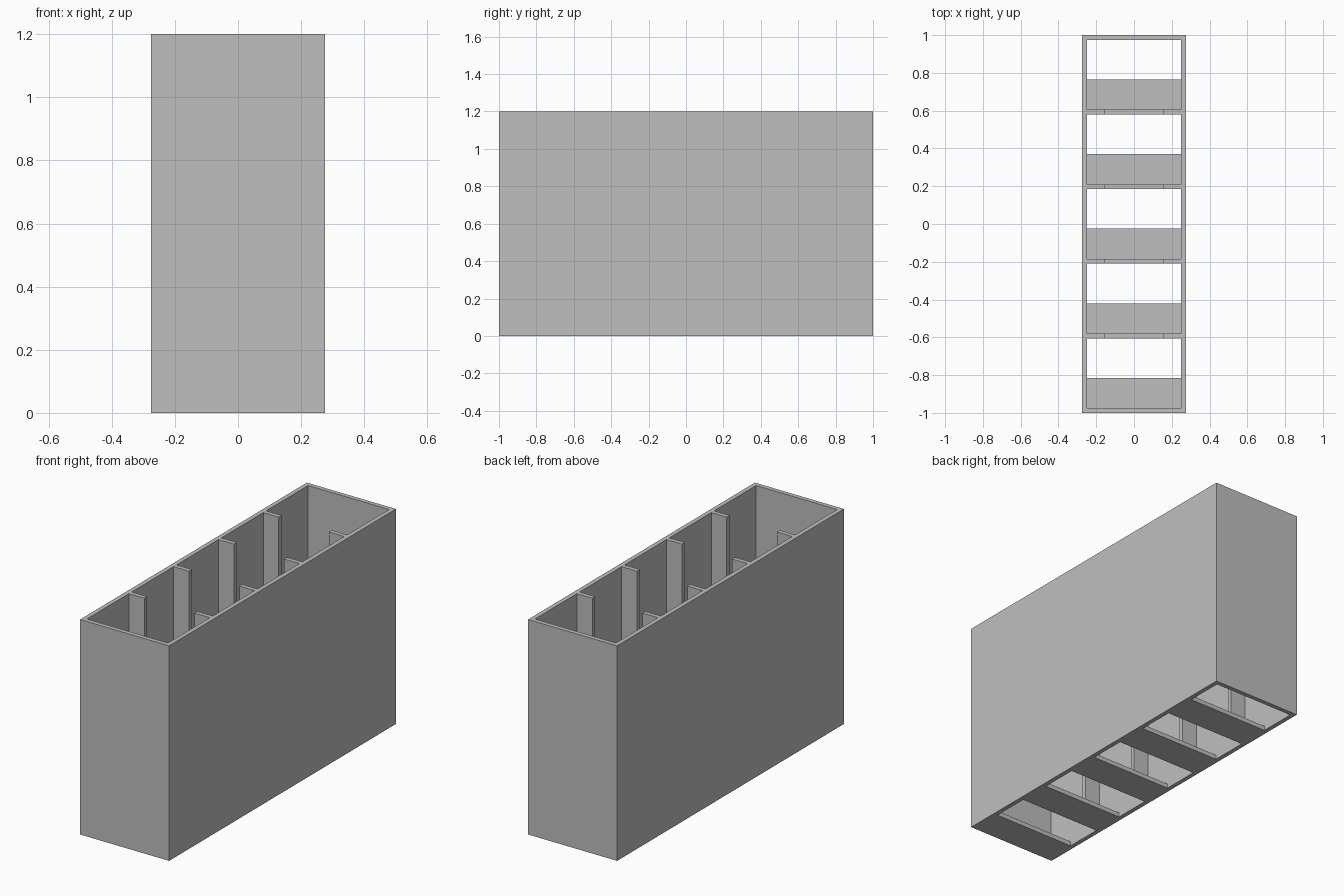
import bpy
import bmesh

WIDTH, DEPTH, HEIGHT = 0.55, 2.0, 1.2
WALL = 0.025          # wall, divider and floor thickness
BAYS = 5
INNER = WIDTH / 2 - WALL
PITCH = (DEPTH - WALL) / BAYS
SHELF = 0.16          # floor depth of each bay behind its divider
RIB = 0.095           # how far each divider reaches in from the side
SILL = 0.1            # height of the divider's lower bar

cube = bpy.data.objects.get("Cube")
if cube:
    bpy.data.objects.remove(cube, do_unlink=True)

grey = bpy.data.materials.new("plain grey")
grey.use_nodes = True
grey.diffuse_color = (0.52, 0.52, 0.52, 1)
grey.node_tree.nodes["Principled BSDF"].inputs["Base Color"].default_value = grey.diffuse_color


def make_object(name, bm):
    bmesh.ops.recalc_face_normals(bm, faces=bm.faces)
    mesh = bpy.data.meshes.new(name)
    bm.to_mesh(mesh)
    bm.free()
    mesh.materials.append(grey)
    obj = bpy.data.objects.new(name, mesh)
    bpy.context.collection.objects.link(obj)
    return obj


def extrude_profile(name, points, y, depth):
    """Extrude an x-z outline along +y."""
    bm = bmesh.new()
    face = bm.faces.new([bm.verts.new((x, y, z)) for x, z in points])
    out = bmesh.ops.extrude_face_region(bm, geom=[face])["geom"]
    verts = [v for v in out if isinstance(v, bmesh.types.BMVert)]
    bmesh.ops.translate(bm, vec=(0, depth, 0), verts=verts)
    return make_object(name, bm)


# Outer case: open rectangular tube with inward thickness
bm = bmesh.new()
bmesh.ops.create_cube(bm, size=1)
bmesh.ops.scale(bm, vec=(WIDTH, DEPTH, HEIGHT), verts=bm.verts)
bmesh.ops.translate(bm, vec=(0, 0, HEIGHT / 2), verts=bm.verts)
bm.normal_update()
caps = [f for f in bm.faces if abs(f.normal.z) > 0.5]
bmesh.ops.delete(bm, geom=caps, context="FACES")
case = make_object("outer_case", bm)
solid = case.modifiers.new("wall_thickness", "SOLIDIFY")
solid.thickness = WALL
solid.offset = -1
solid.use_even_offset = True

# Floor strips, each leaving an opening towards the back of its bay
floor = [(-INNER, 0), (INNER, 0), (INNER, WALL), (-INNER, WALL)]
# Dividers with a wide slot cut down from the top
half = [(INNER, 0), (INNER, HEIGHT), (INNER - RIB, HEIGHT), (INNER - RIB, SILL)]
divider = half + [(-x, z) for x, z in reversed(half)]

for i in range(BAYS):
    y = -DEPTH / 2 + i * PITCH
    extrude_profile(f"bay_floor_{i + 1}", floor, y + WALL, SHELF)
    if i:
        extrude_profile(f"divider_{i}", divider, y, WALL)
